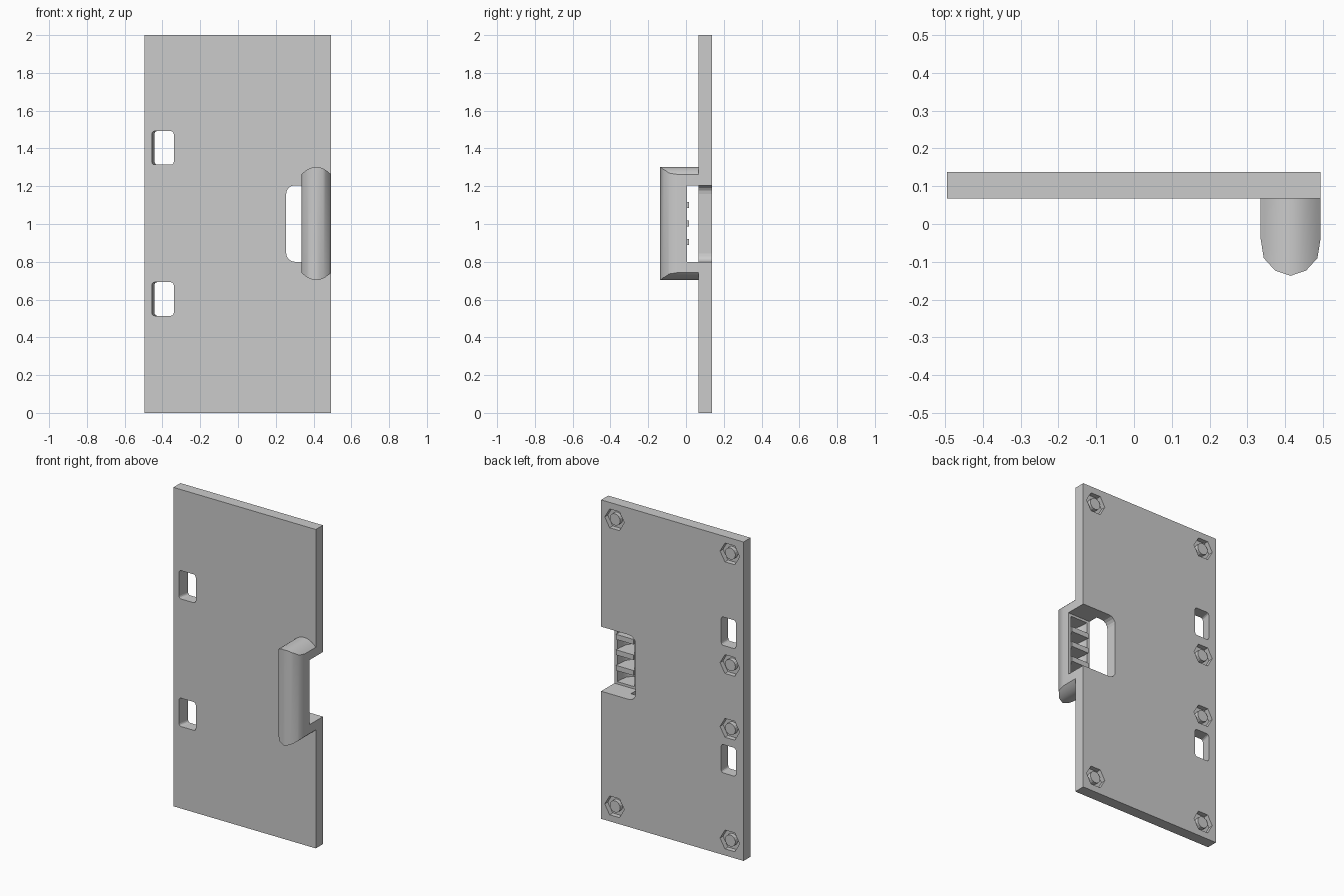
import bpy, bmesh, math

if "Cube" in bpy.data.objects:
    bpy.data.objects.remove(bpy.data.objects["Cube"])

FRONT, BACK = 0.067, 0.137
CX = 0.414


def prism(name, pts, axis, lo, hi):
    """Extrude a 2D profile along y (x,z points) or z (x,y points)."""
    bm = bmesh.new()
    place = (lambda p, h: (p[0], h, p[1])) if axis == 'Y' else (lambda p, h: (p[0], p[1], h))
    a = [bm.verts.new(place(p, lo)) for p in pts]
    b = [bm.verts.new(place(p, hi)) for p in pts]
    bm.faces.new(a)
    bm.faces.new(b)
    for i in range(len(pts)):
        j = (i + 1) % len(pts)
        bm.faces.new((a[i], a[j], b[j], b[i]))
    bmesh.ops.recalc_face_normals(bm, faces=bm.faces)
    me = bpy.data.meshes.new(name)
    bm.to_mesh(me)
    bm.free()
    ob = bpy.data.objects.new(name, me)
    bpy.context.collection.objects.link(ob)
    return ob


def activate(ob):
    bpy.ops.object.select_all(action='DESELECT')
    bpy.context.view_layer.objects.active = ob
    ob.select_set(True)


def boolean(ob, cutter, op='DIFFERENCE'):
    activate(ob)
    m = ob.modifiers.new("cut", 'BOOLEAN')
    m.operation, m.solver, m.object = op, 'EXACT', cutter
    bpy.ops.object.modifier_apply(modifier=m.name)


def rounded(x0, x1, z0, z1, r, n=4):
    pts = []
    for k, (cx, cz) in enumerate([(x1 - r, z1 - r), (x0 + r, z1 - r), (x0 + r, z0 + r), (x1 - r, z0 + r)]):
        for i in range(n + 1):
            t = math.pi / 2 * (k + i / n)
            pts.append((cx + r * math.cos(t), cz + r * math.sin(t)))
    return pts


def ngon(cx, cz, r, n):
    return [(cx + r * math.cos(2 * math.pi * i / n), cz + r * math.sin(2 * math.pi * i / n)) for i in range(n)]


def grip_profile(inset, back):
    """Half-round grip section, open side facing the plate."""
    half = [(0.079, -0.04), (0.071, -0.09), (0.041, -0.123)]
    k = (0.079 - inset) / 0.079
    arc = [(-x * k, y + inset) for x, y in half] + [(0, -0.137 + inset)]
    arc += [(-x, y) for x, y in reversed(arc[:3])]
    pts = [(-0.079 * k, back)] + arc + [(0.079 * k, back)]
    return [(CX + x, y) for x, y in pts]


# Door plate
plate = prism("plate", [(-0.495, 0), (0.493, 0), (0.493, 2), (-0.495, 2)], 'Y', FRONT, BACK)
cutters = []

# Hand notch on the right edge, shared by plate and handle
notch = prism("notch_cutter", rounded(0.255, 0.7, 0.8, 1.205, 0.045), 'Y', 0.005, 0.3)
cutters.append(notch)
boolean(plate, notch)

# Latch windows with a slanted outer wall
for z in (0.603, 1.403):
    w = prism("window_cutter", rounded(-0.456, -0.34, z - 0.089, z + 0.089, 0.015, 3), 'Y', FRONT - 0.02, BACK + 0.02)
    for v in w.data.vertices:
        if v.co.x < -0.4:
            v.co.x += 0.2 * (v.co.y - FRONT)
    boolean(plate, w)
    cutters.append(w)

# Hexagonal bolt pockets on the back, each with a nut and bolt end
for x, z in [(-0.4, 0.1), (-0.4, 0.8), (-0.4, 1.2), (-0.4, 1.9), (0.4, 0.1), (0.4, 1.9)]:
    pocket = prism("pocket_cutter", ngon(x, z, 0.068, 6), 'Y', BACK - 0.03, BACK + 0.05)
    boolean(plate, pocket)
    cutters.append(pocket)
    prism("bolt_end", ngon(x, z, 0.036, 16), 'Y', BACK - 0.032, BACK - 0.004)

# Handle: grip section with arched ends, opened by the notch and hollowed
handle = prism("handle", grip_profile(0, FRONT), 'Z', 0.6, 1.4)
arch = [(CX + 0.1 * i / 6, 1.302 - 0.04 * (i / 4.74) ** 2) for i in range(-6, 7)]
arch += [(x, 2.005 - z) for x, z in reversed(arch)]
ends = prism("arch_cutter", arch, 'Y', -0.3, 0.3)
cavity = prism("cavity_cutter", grip_profile(0.02, 0.04), 'Z', 0.815, 1.19)
cutters += [ends, cavity]
boolean(handle, ends, 'INTERSECT')
boolean(handle, notch)
boolean(handle, cavity)
activate(handle)
bpy.ops.object.shade_smooth_by_angle(angle=math.radians(40))

# Stiffening ribs inside the grip
for z in (0.905, 1.0025, 1.1):
    prism("grip_rib", grip_profile(0.018, 0.016), 'Z', z - 0.016, z + 0.016)

for c in cutters:
    bpy.data.objects.remove(c, do_unlink=True)
